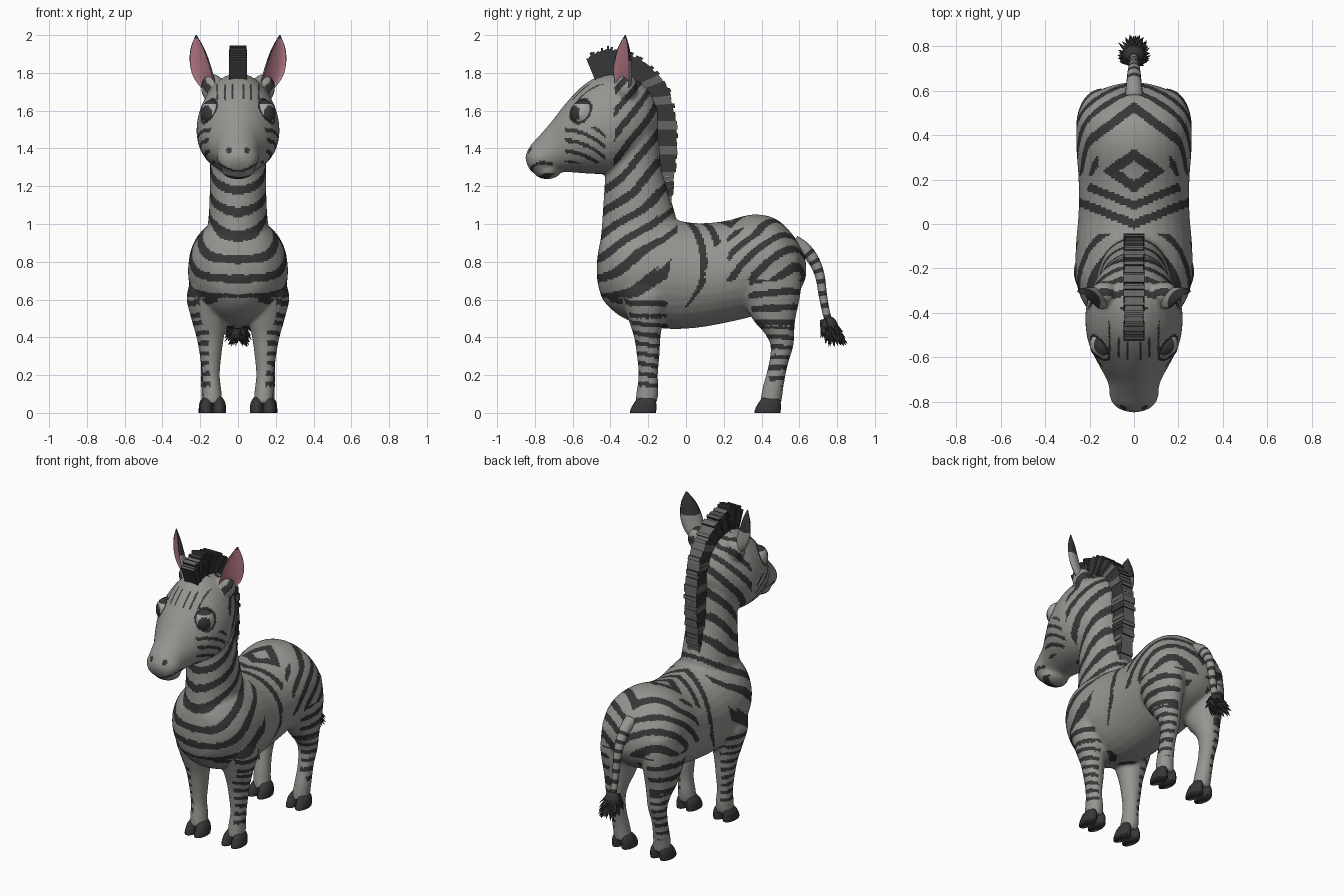
import bpy, bmesh, math, random
from mathutils import Vector, Matrix

if "Cube" in bpy.data.objects:
    bpy.data.objects.remove(bpy.data.objects["Cube"])

random.seed(4)


def material(name, rgb):
    m = bpy.data.materials.new(name)
    m.diffuse_color = (*rgb, 1)
    m.use_nodes = True
    m.node_tree.nodes["Principled BSDF"].inputs["Base Color"].default_value = m.diffuse_color
    return m


COAT = material("coat grey", (0.30, 0.30, 0.28))
DARK = material("stripe dark", (0.038, 0.038, 0.038))
PINK = material("ear pink", (0.46, 0.19, 0.23))
EYE = material("eye grey", (0.38, 0.38, 0.37))
MANE = material("mane grey", (0.13, 0.13, 0.125))


def finish(name, bm, mats, smooth=True):
    bmesh.ops.recalc_face_normals(bm, faces=bm.faces[:])
    me = bpy.data.meshes.new(name)
    bm.to_mesh(me)
    bm.free()
    for m in mats:
        me.materials.append(m)
    for p in me.polygons:
        p.use_smooth = smooth
    ob = bpy.data.objects.new(name, me)
    bpy.context.collection.objects.link(ob)
    return ob


def spline(rows, k=5):
    """Smooth curve through rows of numbers."""
    out = []
    for i in range(len(rows) - 1):
        a, b, c, d = (rows[max(i - 1, 0)], rows[i], rows[i + 1], rows[min(i + 2, len(rows) - 1)])
        for j in range(k):
            t = j / k
            out.append([0.5 * (2 * q + (r - p) * t + (2 * p - 5 * q + 4 * r - s) * t * t
                               + (3 * q - p - 3 * r + s) * t ** 3) for p, q, r, s in zip(a, b, c, d)])
    return out + [list(rows[-1])]


def circle(a):
    return math.cos(a), math.sin(a)


def loft(bm, frames, n=32, shape=circle):
    """Skin closed rings given as (centre, u axis, v axis)."""
    rings = []
    for c, u, v in frames:
        pts = [shape(math.tau * j / n) for j in range(n)]
        rings.append([bm.verts.new(Vector(c) + Vector(u) * p + Vector(v) * q) for p, q in pts])
    faces = []
    for i in range(len(rings) - 1):
        for j in range(n):
            k = (j + 1) % n
            faces.append((i, j, bm.faces.new((rings[i][j], rings[i][k], rings[i + 1][k], rings[i + 1][j]))))
    bm.faces.new(rings[0])
    bm.faces.new(rings[-1])
    return faces


def slices(bm, rows, shape=circle):
    """Rows of y, bottom z, top z, half width."""
    loft(bm, [((0, y, (b + t) / 2), (w, 0, 0), (0, 0, (t - b) / 2)) for y, b, t, w in spline(rows)], shape=shape)


def column(bm, rows, side=1, n=28):
    """Rows of x, y, z, half width, half depth."""
    loft(bm, [((x * side, y, z), (a, 0, 0), (0, b, 0)) for x, y, z, a, b in spline(rows)], n)


def ball(bm, c, r, seg=24):
    m = Matrix.Translation(c) @ Matrix.Diagonal((*r, 1))
    return bmesh.ops.create_uvsphere(bm, u_segments=seg, v_segments=seg // 2, radius=1, matrix=m)


# ---- body: torso, neck, head and legs fused into one skin
bm = bmesh.new()
slices(bm, [(-.47, .70, .82, .06), (-.44, .60, .95, .15), (-.36, .52, 1.02, .225), (-.25, .47, 1.05, .262),
            (-.1, .445, 1.03, .262), (.05, .45, 1.005, .25), (.2, .475, 1.015, .25), (.35, .51, 1.05, .26),
            (.47, .55, 1.03, .255), (.56, .60, .95, .21), (.61, .66, .87, .14), (.635, .72, .80, .05)])
column(bm, [(0, -.24, .7, .22, .225), (0, -.245, .85, .19, .213), (0, -.245, 1.0, .16, .2),
            (0, -.26, 1.15, .15, .175), (0, -.275, 1.3, .148, .15), (0, -.28, 1.45, .15, .14),
            (0, -.29, 1.6, .15, .13), (0, -.31, 1.72, .12, .1)])
slices(bm, [(-.15, 1.5, 1.62, .06), (-.2, 1.40, 1.72, .13), (-.28, 1.32, 1.78, .185), (-.38, 1.27, 1.80, .215),
            (-.48, 1.265, 1.775, .215), (-.56, 1.27, 1.72, .195), (-.64, 1.275, 1.635, .155),
            (-.71, 1.27, 1.545, .118), (-.77, 1.262, 1.475, .106), (-.82, 1.28, 1.42, .085),
            (-.842, 1.32, 1.38, .04)],
       shape=lambda a: (math.cos(a) * (1 - .13 * math.sin(a)), math.sin(a)))
ball(bm, (0, -.765, 1.35), (.112, .085, .082))
ball(bm, (0, -.735, 1.285), (.088, .075, .048))
for s in (1, -1):
    ball(bm, (.135 * s, -.315, 1.72), (.062, .058, .075))
    column(bm, [(.13, -.22, .75, .10, .14), (.15, -.215, .62, .122, .13), (.15, -.212, .5, .098, .095),
                (.147, -.205, .4, .073, .07), (.145, -.2, .3, .057, .06), (.143, -.2, .2, .047, .051),
                (.138, -.203, .12, .05, .058), (.135, -.212, .05, .053, .058)], s)
    column(bm, [(.14, .42, .82, .115, .18), (.15, .44, .66, .11, .17), (.15, .465, .5, .09, .115),
                (.15, .495, .42, .07, .078), (.15, .508, .35, .058, .06), (.15, .487, .25, .047, .051),
                (.147, .462, .14, .049, .055), (.14, .448, .05, .053, .058)], s)
raw = finish("body", bm, [COAT, DARK])
mod = raw.modifiers.new("fuse", "REMESH")
mod.mode, mod.voxel_size = "VOXEL", .01
mod = raw.modifiers.new("soften", "SMOOTH")
mod.factor, mod.iterations = .5, 8
fused = bpy.data.meshes.new_from_object(raw.evaluated_get(bpy.context.evaluated_depsgraph_get()))
raw.modifiers.clear()
raw.data = fused
fused.materials.clear()
fused.materials.append(COAT)
fused.materials.append(DARK)

EYE_C, EYE_R = Vector((.137, -.545, 1.585)), Vector((.062, .066, .072))


def band(u, pitch, frac):
    return (u / pitch) % 1 < frac


def striped(p, nrm):
    """Coat pattern: one rule for each region of the body."""
    x, y, z = abs(p.x), p.y, p.z
    out = nrm.x * (1 if p.x > 0 else -1)
    wob = .006 * math.sin(17 * y + 11 * z)
    if z > 1.2 and y < -.4:  # face
        d = Vector((x, y, z)) - EYE_C
        if sum((d[i] / EYE_R[i]) ** 2 for i in range(3)) < 1.3:
            return True
        if y < -.76 and math.hypot(x - .048, (z - 1.39) * 1.1) < .016:
            return True
        if y < -.71 and x < .12 and abs(z - 1.282 - 4 * x * x) < .005:
            return True
        if -.64 < y < -.43 and 1.32 < z < 1.51 and x > .12:
            return band(z + .45 * (y + .5) + 2 * (y + .53) ** 2, .058, .38)
        if 1.66 < z < 1.74 and x < .13:
            return band(x + .02, .042, .2)
        if z > 1.27:
            return False
    if z > .61 and y < -.1 + .2 * (z - .7):  # neck and chest
        if z > 1.27 and y < -.38:
            return False
        k = min(.1 + 1.8 * max(0, z - .56), .65) + max(0, min(.6, (z - 1.1) * 1.1))
        return band(z - k * (y + .45) + wob - .02, .112, .42 if y < -.15 else .32)
    if y < .0 and z <= .61:  # shoulders and front legs
        limit = .1 if z < .47 else .45
        return z > .14 and out > limit and y < -.1 and band(z + .1 * y + wob, .055 if z < .5 else .068, .45)
    if y > .28 and z < .70:  # hind legs
        front = .33 + .25 * max(0, .62 - z)
        w = z + .8 * (y - .5) ** 2 + wob
        return z > .14 and y > front and out > -.15 and x > .06 and band(w, .056 if z < .46 else .078, .45)
    if y > .2 - .1 * (x > .2) and z >= .70:  # rump chevrons
        v = y + .8 * x + .9 * max(0, .95 - z) + wob
        if z > .9 and x < .16 and y < .36:
            return .045 < .7 * x + abs(y - .24) < .1
        if v > .47 or (x > .14 and v > .39 and z > .82):
            return y > .22 and band(v - .505, .122, .43)
    if z > .9 and x < .16 and .1 < y < .36:  # saddle diamond
        if .045 < .7 * x + abs(y - .24) < .1:
            return True
    v = y - .4 * x  # flank stripes
    if z > .55 and abs(v + .0 + 1.0 * max(0, .75 - z) ** 1.5) < .02 * min(1, (z - .5) * 5):
        return True
    return z > .8 and abs(v - .085) < .019


for f in fused.polygons:
    f.material_index = int(striped(f.center, f.normal))
    f.use_smooth = True

# ---- cloven hooves
for label, yc, xc in (("front", -.222, .133), ("hind", .437, .138)):
    for s, side in ((1, "left"), (-1, "right")):
        bm = bmesh.new()
        for o in (-.034, .034):
            column(bm, [(xc + o, yc - .006, 0, .036, .068), (xc + o, yc - .003, .02, .036, .068),
                        (xc + o * .95, yc + .006, .055, .033, .058),
                        (xc + o * .7, yc + .014, .085, .024, .04)], s, 20)
        finish(f"{label}_hoof_{side}", bm, [DARK])

# ---- eyes with the dark iris turned forward
for s, side in ((1, "left"), (-1, "right")):
    bm = bmesh.new()
    c = Vector((EYE_C.x * s, EYE_C.y, EYE_C.z))
    ball(bm, c, EYE_R, 40)
    look = Vector((.62 * s, -.78, 0))
    for f in bm.faces:
        d = f.calc_center_median() - c
        d = Vector([d[i] / EYE_R[i] for i in range(3)]).normalized()
        f.material_index = int(d.dot(look) > .80 or d.z > .72)
    finish(f"eye_{side}", bm, [EYE, DARK])

# ---- cupped ears, pink inside, dark tips
for s, side in ((1, "left"), (-1, "right")):
    bm = bmesh.new()
    rows = spline([(.135, -.335, 1.69, .042, .05), (.182, -.342, 1.77, .064, .055), (.205, -.342, 1.85, .064, .05),
                   (.217, -.335, 1.93, .043, .034), (.222, -.322, 2.0, .004, .004)], 6)
    frames = [((x * s, y, z), (.78 * w, .62 * s * w, 0), (.6 * s * d, -.75 * d, .1 * d)) for x, y, z, w, d in rows]
    cup = loft(bm, frames, 28, lambda a: (math.cos(a), math.sin(a) * (-.45 if math.sin(a) > 0 else 1)))
    for i, j, f in cup:
        if 1 <= j <= 12 and 3 <= i <= 21:
            f.material_index = 2
        elif i > 12:
            f.material_index = 1
    finish(f"ear_{side}", bm, [COAT, DARK, PINK])

# ---- upright mane made of short bristle slabs
bm = bmesh.new()
roots = [(-.12, 1.08), (-.16, 1.3), (-.17, 1.5), (-.22, 1.68), (-.30, 1.75), (-.38, 1.76), (-.43, 1.75), (-.47, 1.74)]
tips = [(-.078, 1.1), (-.055, 1.3), (-.05, 1.5), (-.085, 1.7), (-.2, 1.85), (-.34, 1.92), (-.44, 1.93), (-.53, 1.88)]
path = spline([r + t for r, t in zip(roots, tips)], 9)
for i in range(len(path) - 1):
    a, b = path[i], path[i + 1]
    lo = Vector((0, (a[0] + b[0]) / 2, (a[1] + b[1]) / 2))
    hi = Vector((0, (a[2] + b[2]) / 2, (a[3] + b[3]) / 2))
    up = (hi - lo) * random.uniform(.93, 1.06)
    along = Vector((0, b[2] - a[2], b[3] - a[3])) * 1.02
    wide = Vector((random.uniform(.082, .096), 0, 0))
    m = Matrix((wide, along, up)).transposed().to_4x4()
    new = bmesh.ops.create_cube(bm, size=1, matrix=Matrix.Translation(lo + up / 2) @ m)
    for f in {f for v in new["verts"] for f in v.link_faces}:
        top = (f.calc_center_median() - lo).length > up.length * .9
        f.material_index = int(top or (i < 36 and i % 6 < 2))
finish("mane", bm, [DARK, MANE], False)

# ---- banded tail
bm = bmesh.new()
pts = spline([(.57, .90, .042), (.63, .865, .035), (.68, .80, .03), (.71, .72, .025), (.725, .62, .022),
              (.745, .52, .02), (.77, .45, .02)], 8)
frames = []
for i, (y, z, r) in enumerate(pts):
    a, b = pts[max(i - 1, 0)], pts[min(i + 1, len(pts) - 1)]
    t = Vector((0, b[0] - a[0], b[1] - a[1])).normalized()
    frames.append(((0, y, z), (r, 0, 0), (0, -t.z * r, t.y * r)))
for i, j, f in loft(bm, frames, 16):
    f.material_index = int(i > 8 and i % 5 < 2)
finish("tail", bm, [COAT, DARK])

# ---- spiky tail tuft
bm = bmesh.new()
ball(bm, (0, .762, .445), (.052, .045, .065), 16)
for i in range(90):
    t, a = random.random(), random.uniform(0, math.tau)
    fan = .85 - .3 * t
    d = Vector((math.cos(a) * fan, .42 + .75 * math.sin(a) * fan, -.85)).normalized()
    r = .036 * math.sin(math.pi * (.2 + .7 * t))
    base = Vector((math.cos(a) * r, .74 + .05 * t + math.sin(a) * r, .49 - .085 * t))
    ln = random.uniform(.05, .075)
    m = Matrix.Translation(base + d * ln / 2) @ d.to_track_quat("Z", "Y").to_matrix().to_4x4()
    bmesh.ops.create_cone(bm, cap_ends=True, segments=5, radius1=.013, radius2=.001, depth=ln, matrix=m)
finish("tail_tuft", bm, [DARK], False)
